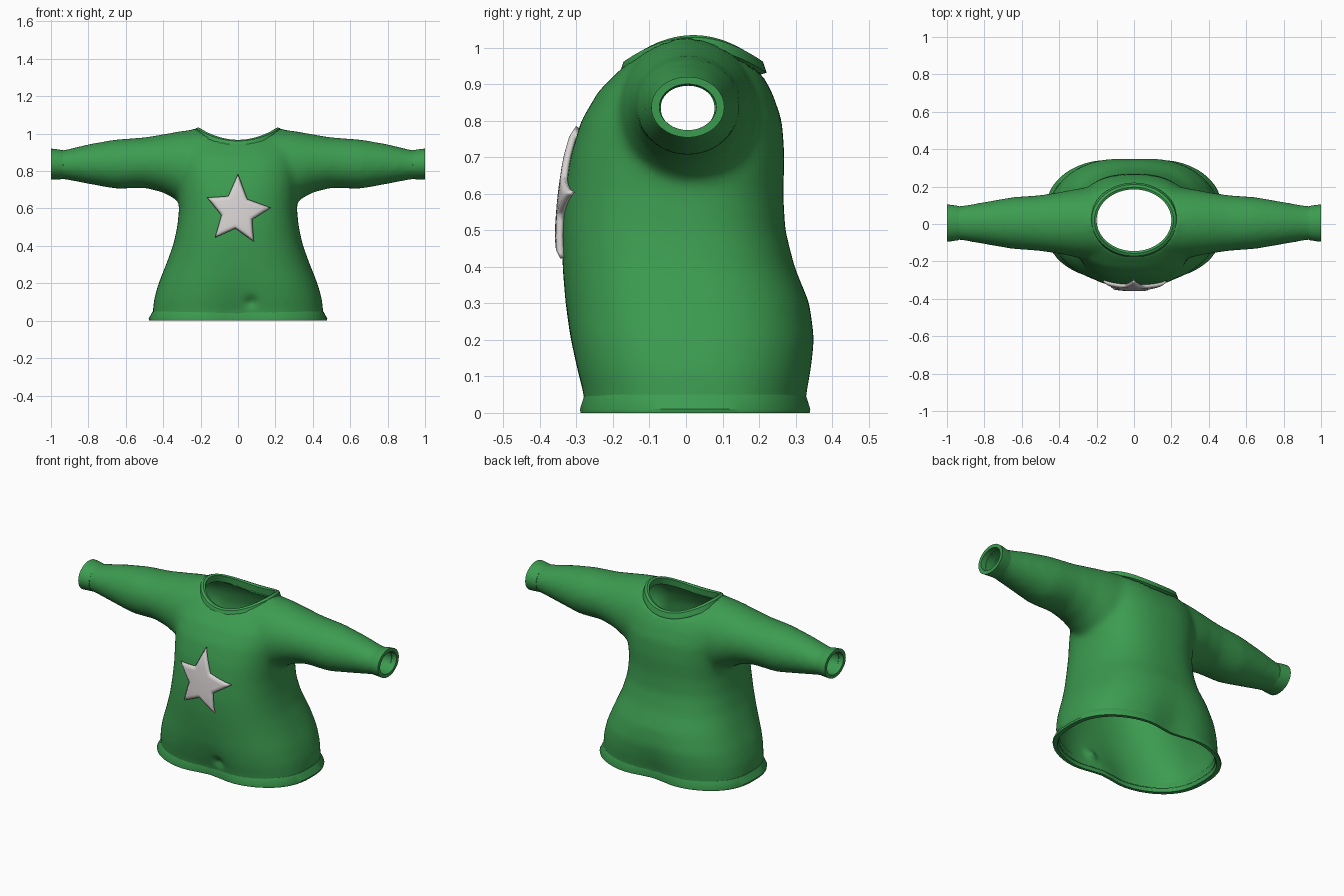
import bpy, bmesh
from math import sin, cos, pi, exp, sqrt, radians
from mathutils import Vector
from mathutils.bvhtree import BVHTree

if "Cube" in bpy.data.objects:
    bpy.data.objects.remove(bpy.data.objects["Cube"], do_unlink=True)

SEGMENTS = 64
ANGLES = [2 * pi * i / SEGMENTS for i in range(SEGMENTS)]


def material(name, colour):
    mat = bpy.data.materials.new(name)
    mat.use_nodes = True
    mat.diffuse_color = (*colour, 1)
    bsdf = mat.node_tree.nodes["Principled BSDF"]
    bsdf.inputs["Base Color"].default_value = (*colour, 1)
    bsdf.inputs["Roughness"].default_value = 0.7
    return mat


green = material("green cloth", (0.045, 0.33, 0.08))
silver = material("pale grey", (0.68, 0.65, 0.64))


def loft(bm, rings, ring_shaped=False):
    """Skin a list of rings; cap the ends, or join last to first."""
    rows = [[bm.verts.new(p) for p in ring] for ring in rings]
    pairs = list(zip(rows, rows[1:]))
    if ring_shaped:
        pairs.append((rows[-1], rows[0]))
    else:
        bm.faces.new(rows[0])
        bm.faces.new(rows[-1])
    for a, b in pairs:
        for i in range(SEGMENTS):
            j = (i + 1) % SEGMENTS
            bm.faces.new((a[i], a[j], b[j], b[i]))
    bmesh.ops.recalc_face_normals(bm, faces=bm.faces)


def add_object(name, bm, mat, angle=40):
    mesh = bpy.data.meshes.new(name)
    bm.to_mesh(mesh)
    bm.free()
    mesh.materials.clear()
    mesh.materials.append(mat)
    obj = bpy.data.objects.new(name, mesh)
    bpy.context.collection.objects.link(obj)
    bpy.ops.object.select_all(action="DESELECT")
    obj.select_set(True)
    bpy.context.view_layer.objects.active = obj
    bpy.ops.object.shade_smooth_by_angle(angle=radians(angle))
    return obj


def body_ring(z, half_width, front, back, scale=1):
    """Squarish oval, drawn in at front and back centre near the hem."""
    middle, depth = (front + back) / 2, (back - front) / 2
    dent = 0.035 * max(0, 1 - max(z, 0) / 0.25)
    points = []
    for t in ANGLES:
        c, s = cos(t), sin(t)
        x = half_width * abs(c) ** 0.8 * (1 if c > 0 else -1)
        y = depth * abs(s) ** 0.8 * (1 if s > 0 else -1)
        y -= dent * s * exp(-(x / 0.12) ** 2)
        points.append((x * scale, middle + y * scale, z))
    return points


def sleeve_ring(x, top, bottom, half_depth):
    middle, half = (top + bottom) / 2, (top - bottom) / 2
    return [(x, 0.005 + half_depth * cos(t), middle + half * sin(t)) for t in ANGLES]


# Solid torso and sleeves: height, half width, front, back
bm = bmesh.new()
hem_size = (0.457, -0.292, 0.342)
torso = [
    (-0.06, *hem_size), (0.04, *hem_size),
    (0.12, 0.448, -0.31, 0.354), (0.2, 0.425, -0.322, 0.358),
    (0.3, 0.385, -0.33, 0.338), (0.4, 0.348, -0.338, 0.297),
    (0.5, 0.325, -0.34, 0.272), (0.6, 0.315, -0.332, 0.266),
    (0.7, 0.32, -0.317, 0.27), (0.8, 0.33, -0.287, 0.263),
    (0.88, 0.335, -0.24, 0.235), (0.94, 0.32, -0.18, 0.2),
    (1.0, 0.28, -0.11, 0.12), (1.035, 0.22, -0.04, 0.04),
]
loft(bm, [body_ring(*row) for row in torso])

# Sleeve stations: x, top, bottom, half depth
sleeve = [
    (0.15, 1.03, 0.6, 0.2), (0.3, 1.015, 0.63, 0.185),
    (0.4, 0.997, 0.685, 0.165), (0.5, 0.98, 0.71, 0.15),
    (0.65, 0.97, 0.704, 0.139), (0.8, 0.944, 0.731, 0.113),
    (0.93, 0.912, 0.756, 0.091), (1.03, 0.912, 0.756, 0.091),
]
for side in (1, -1):
    loft(bm, [sleeve_ring(side * x, *rest) for x, *rest in sleeve])

# Fuse them into one soft form
shirt = add_object("shirt_body", bm, green)
fuse = shirt.modifiers.new("Fuse", "REMESH")
fuse.mode = "VOXEL"
fuse.voxel_size = 0.016
soften = shirt.modifiers.new("Soften", "SMOOTH")
soften.factor = 0.5
soften.iterations = 14
bm = bmesh.new()
bm.from_object(shirt, bpy.context.evaluated_depsgraph_get())
bpy.data.objects.remove(shirt, do_unlink=True)

# Open the hem and the sleeve ends
for co, direction in (((0, 0, 0.02), (0, 0, -1)), ((0.97, 0, 0), (1, 0, 0)),
                      ((-0.97, 0, 0), (-1, 0, 0))):
    bmesh.ops.bisect_plane(bm, geom=bm.verts[:] + bm.edges[:] + bm.faces[:],
                           plane_co=co, plane_no=direction, clear_outer=True)


# Open the oval neck and true up its edge
def neck_distance(co):
    return sqrt((co.x / 0.218) ** 2 + ((co.y - 0.02) / 0.183) ** 2)


hole = [v for v in bm.verts if v.co.z > 0.85 and neck_distance(v.co) < 1]
bmesh.ops.delete(bm, geom=hole, context="VERTS")
for v in bm.verts:
    if v.is_boundary and v.co.z > 0.85 and abs(v.co.x) < 0.5:
        d = neck_distance(v.co)
        v.co.x /= d
        v.co.y = 0.02 + (v.co.y - 0.02) / d

# Small dimple low on the front
dimple = Vector((0.07, -0.29, 0.1))
for v in bm.verts:
    v.co.y += 0.02 * exp(-((v.co - dimple).length / 0.03) ** 2)
bm.normal_update()
surface = BVHTree.FromBMesh(bm)
shirt = add_object("shirt_body", bm, green)
cloth = shirt.modifiers.new("Cloth", "SOLIDIFY")
cloth.thickness = 0.014
cloth.offset = -1

# Flared hem band
bm = bmesh.new()
hem = [(0.05, 1.0), (0.01, 1.045), (0, 1.04), (0, 0.985), (0.05, 0.955)]
loft(bm, [body_ring(z, *hem_size, scale) for z, scale in hem], True)
add_object("hem", bm, green)

# Flared cuffs
cuff = [(0.935, 0.911, 0.757, 0.091), (0.975, 0.918, 0.755, 0.097),
        (1.0, 0.92, 0.754, 0.1), (1.0, 0.9, 0.774, 0.078),
        (0.93, 0.896, 0.774, 0.076)]
for side, name in ((1, "left_cuff"), (-1, "right_cuff")):
    bm = bmesh.new()
    loft(bm, [sleeve_ring(side * x, *rest) for x, *rest in cuff], True)
    add_object(name, bm, green)

# Saddle-shaped collar: outward growth and drop from its top edge
bm = bmesh.new()
collar = [(0, -0.006), (0.012, 0), (0.026, -0.006), (0.036, -0.036), (0.004, -0.045)]
loft(bm, [[((0.2 + grow) * cos(t), 0.02 + (0.165 + grow) * sin(t),
            0.967 + 0.067 * cos(t) ** 2 + drop) for t in ANGLES]
          for grow, drop in collar], True)
add_object("collar", bm, green)

# Padded star on the chest, laid over the cloth
tips = [(0, 0.785), (-0.166, 0.658), (-0.123, 0.444), (0.085, 0.422), (0.176, 0.604)]
centre = Vector((-0.006, 0.583))
outline = []
for a, b in zip(tips, tips[1:] + tips[:1]):
    a, b = Vector(a), Vector(b)
    outline += [a, centre + ((a + b) / 2 - centre) * 0.6]
bm = bmesh.new()
hub = bm.verts.new((centre.x, 0, centre.y))
rim = [bm.verts.new((p.x, 0, p.y)) for p in outline]
for a, b in zip(rim, rim[1:] + rim[:1]):
    bm.faces.new((hub, a, b))
bmesh.ops.subdivide_edges(bm, edges=bm.edges[:], cuts=6, use_grid_fill=True)
for v in bm.verts:
    hit = surface.ray_cast(Vector((v.co.x, -2, v.co.z)), Vector((0, 1, 0)))[0]
    v.co.y = hit.y - (0.01 if v.is_boundary else 0.02)
bm.normal_update()
star = add_object("chest_star", bm, silver, 60)
padding = star.modifiers.new("Padding", "SOLIDIFY")
padding.thickness = 0.018
padding.offset = -1
